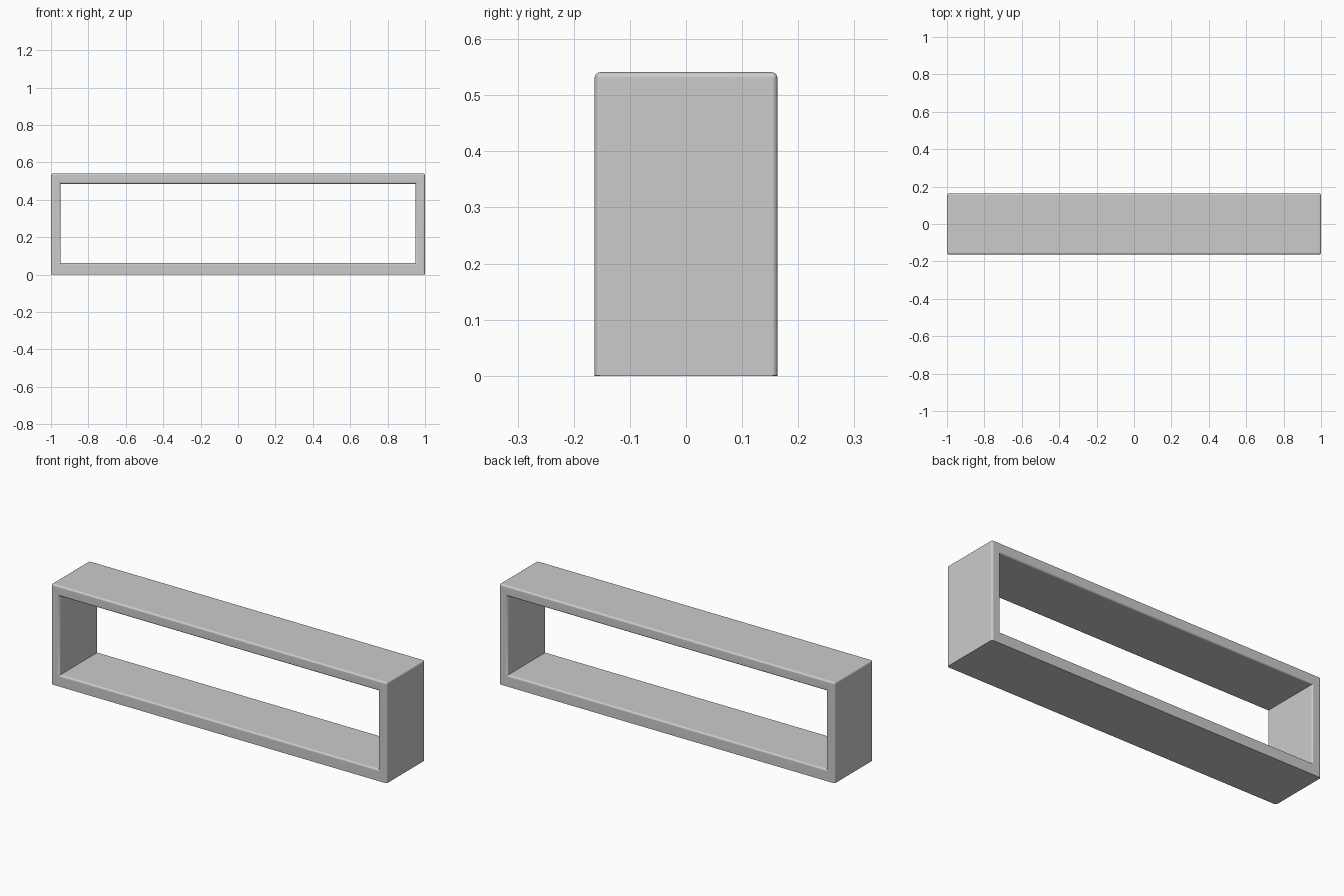
import bpy, bmesh

if "Cube" in bpy.data.objects:
    bpy.data.objects.remove(bpy.data.objects["Cube"])

W, D, H = 1.0, 0.163, 0.541          # half width, half depth, height
IX, IZ0, IZ1 = 0.948, 0.062, 0.485   # opening

bm = bmesh.new()

# Front and back rectangles of the outer shell and the opening
def loop(x, z0, z1, y):
    return [bm.verts.new((px, y, pz)) for px, pz in ((-x, z0), (x, z0), (x, z1), (-x, z1))]

outer_f, outer_b = loop(W, 0, H, -D), loop(W, 0, H, D)
inner_f, inner_b = loop(IX, IZ0, IZ1, -D), loop(IX, IZ0, IZ1, D)

# Join them into a closed rectangular ring
rings = [outer_f, inner_f, inner_b, outer_b]
for a, b in zip(rings, rings[1:] + rings[:1]):
    for i in range(4):
        j = (i + 1) % 4
        bm.faces.new((a[i], a[j], b[j], b[i]))
bmesh.ops.recalc_face_normals(bm, faces=bm.faces)

# Round the rims of both openings and the outer edges, leaving the base square
rims = []
for ring in rings:
    for i in range(4):
        if ring in (outer_f, outer_b) and i == 0:
            continue
        rims.append(bm.edges.get((ring[i], ring[(i + 1) % 4])))
rims += [bm.edges.get((outer_f[i], outer_b[i])) for i in (2, 3)]
bmesh.ops.bevel(bm, geom=rims, offset=0.01, offset_type='OFFSET', segments=4,
                profile=0.5, affect='EDGES', clamp_overlap=True)

mesh = bpy.data.meshes.new("shelf_frame")
bm.to_mesh(mesh)
bm.free()
frame = bpy.data.objects.new("shelf_frame", mesh)
bpy.context.collection.objects.link(frame)

# Smooth rounded rims, crisp corners
bpy.context.view_layer.objects.active = frame
frame.select_set(True)
bpy.ops.object.shade_smooth_by_angle(angle=0.6)
normals = frame.modifiers.new("weighted_normals", 'WEIGHTED_NORMAL')
normals.keep_sharp = True
